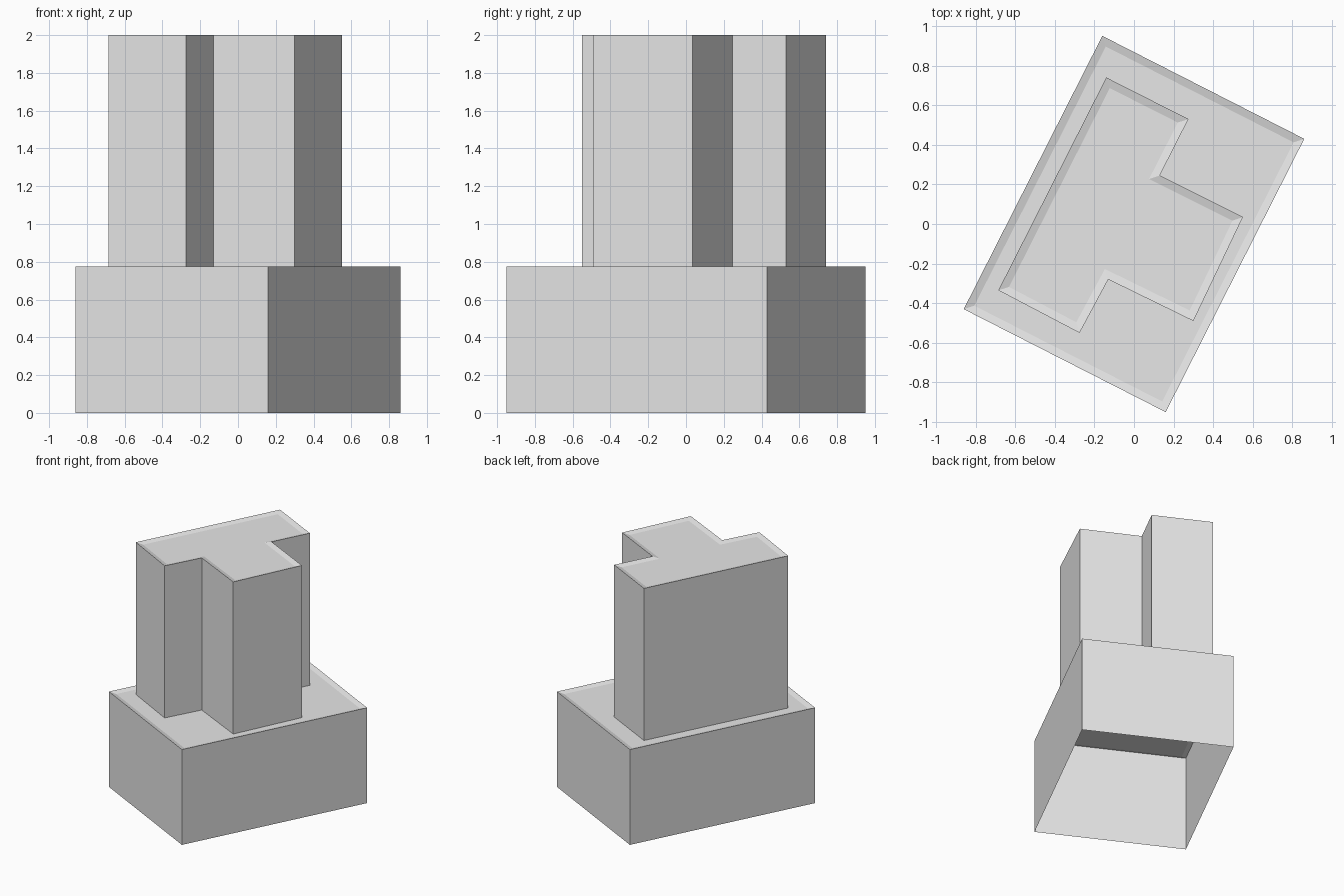
import bpy
import bmesh

if "Cube" in bpy.data.objects:
    bpy.data.objects.remove(bpy.data.objects["Cube"])

LIP = 0.04      # width of the sloped roof border
DIP = 0.012     # how far the roof deck sinks below its border

grey = bpy.data.materials.new("light_grey")
grey.diffuse_color = (0.8, 0.8, 0.8, 1)
grey.use_nodes = True
grey.node_tree.nodes["Principled BSDF"].inputs["Base Color"].default_value = grey.diffuse_color


def block(name, outline, z0, z1):
    """Open-bottomed prism whose roof is gently dished inside a sloped border."""
    bm = bmesh.new()
    low = [bm.verts.new((x, y, z0)) for x, y in outline]
    top = [bm.verts.new((x, y, z1)) for x, y in outline]
    n = len(outline)
    for i in range(n):
        j = (i + 1) % n
        bm.faces.new((low[i], low[j], top[j], top[i]))
    roof = bm.faces.new(top)
    bm.normal_update()
    bmesh.ops.inset_region(bm, faces=[roof], thickness=LIP,
                           use_even_offset=True, use_boundary=True)
    for v in roof.verts:
        v.co.z -= DIP
    bm.normal_update()
    mesh = bpy.data.meshes.new(name)
    bm.to_mesh(mesh)
    bm.free()
    mesh.materials.append(grey)
    obj = bpy.data.objects.new(name, mesh)
    bpy.context.collection.objects.link(obj)
    return obj


# Wide rectangular podium (outlines run counter-clockwise)
block("podium", [(-0.16, 0.95), (-0.86, -0.43), (0.16, -0.95), (0.86, 0.43)],
      0.0, 0.775)

# T-shaped tower standing on the podium deck
block("tower", [(-0.14, 0.74), (-0.685, -0.335), (-0.275, -0.55),
                (-0.13, -0.28), (0.30, -0.49), (0.55, 0.035),
                (0.13, 0.245), (0.275, 0.53)],
      0.775 - DIP, 2.0)
